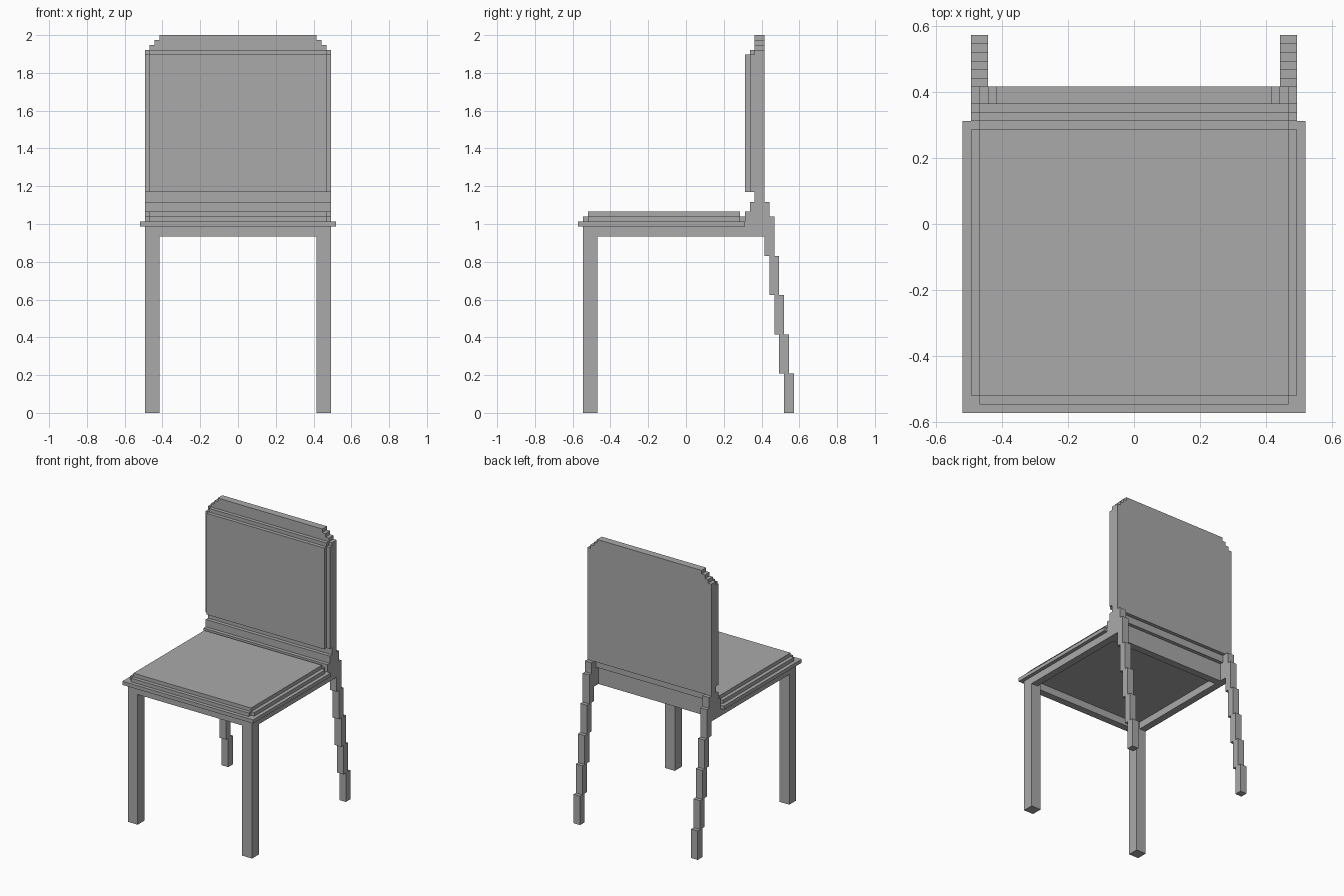
import bpy
import bmesh

cube = bpy.data.objects.get("Cube")
if cube:
    bpy.data.objects.remove(cube, do_unlink=True)

U = 2 / 77  # size of one grid step

grey = bpy.data.materials.new("plain grey")
grey.use_nodes = True
colour = (0.4, 0.4, 0.4, 1)
grey.diffuse_color = colour
grey.node_tree.nodes["Principled BSDF"].inputs["Base Color"].default_value = colour


def blocks(name, boxes):
    """One object made of boxes, each (x range, y range, z range) in grid steps."""
    bm = bmesh.new()
    for ranges in boxes:
        verts = bmesh.ops.create_cube(bm, size=1)["verts"]
        for v in verts:
            for axis, (low, high) in enumerate(ranges):
                v.co[axis] = U * (high if v.co[axis] > 0 else low)
    mesh = bpy.data.meshes.new(name)
    bm.to_mesh(mesh)
    bm.free()
    mesh.materials.append(grey)
    obj = bpy.data.objects.new(name, mesh)
    bpy.context.collection.objects.link(obj)
    return obj


def wide(half, y, z):
    """Box range centred on x."""
    return ((-half, half), y, z)


# Seat board and stepped cushion with notched corners
blocks("seat_board", [wide(20, (-22, 12), (38, 39))])
blocks("seat_cushion", [
    wide(19, (-20, 11), (39, 40)),
    wide(18, (-21, 12), (39, 40)),
    wide(18, (-20, 11), (40, 41)),
])

# Backrest board with stepped top corners
blocks("backrest_board", [wide(19, (14, 16), (43, 74))] +
       [wide(18 - i, (14, 16), (74 + i, 75 + i)) for i in range(3)])
blocks("backrest_cushion", [
    wide(19, (13, 14), (45, 73)),
    wide(18, (13, 14), (73, 74)),
    wide(18, (12, 13), (45, 73)),
])

# Leaning panel joining the seat to the backrest, and the front rail
blocks("lower_back_panel", [
    wide(19, (12, 14), (36, 41)),
    wide(19, (13, 15), (41, 43)),
])
blocks("front_rail", [wide(16, (-21, -19), (36, 38))])

for side, s in (("left", 1), ("right", -1)):
    def span(a, b):
        return tuple(sorted((s * a, s * b)))

    blocks(side + "_front_leg", [(span(16, 19), (-21, -18), (0, 38))])
    blocks(side + "_side_rail", [(span(17, 19), (-18, 12), (36, 38))])
    # Bracket between the lower back panel and the rear leg
    blocks(side + "_rear_bracket", [
        (span(17, 19), (14, 16), (36, 41)),
        (span(17, 19), (15, 16), (41, 43)),
        (span(17, 19), (16, 17), (40, 43)),
    ])
    # Rear leg splayed backwards in equal steps
    blocks(side + "_rear_leg", [
        (span(17, 19), (20 - i, 22 - i), (8 * i, 8 * i + 8)) for i in range(5)
    ])
